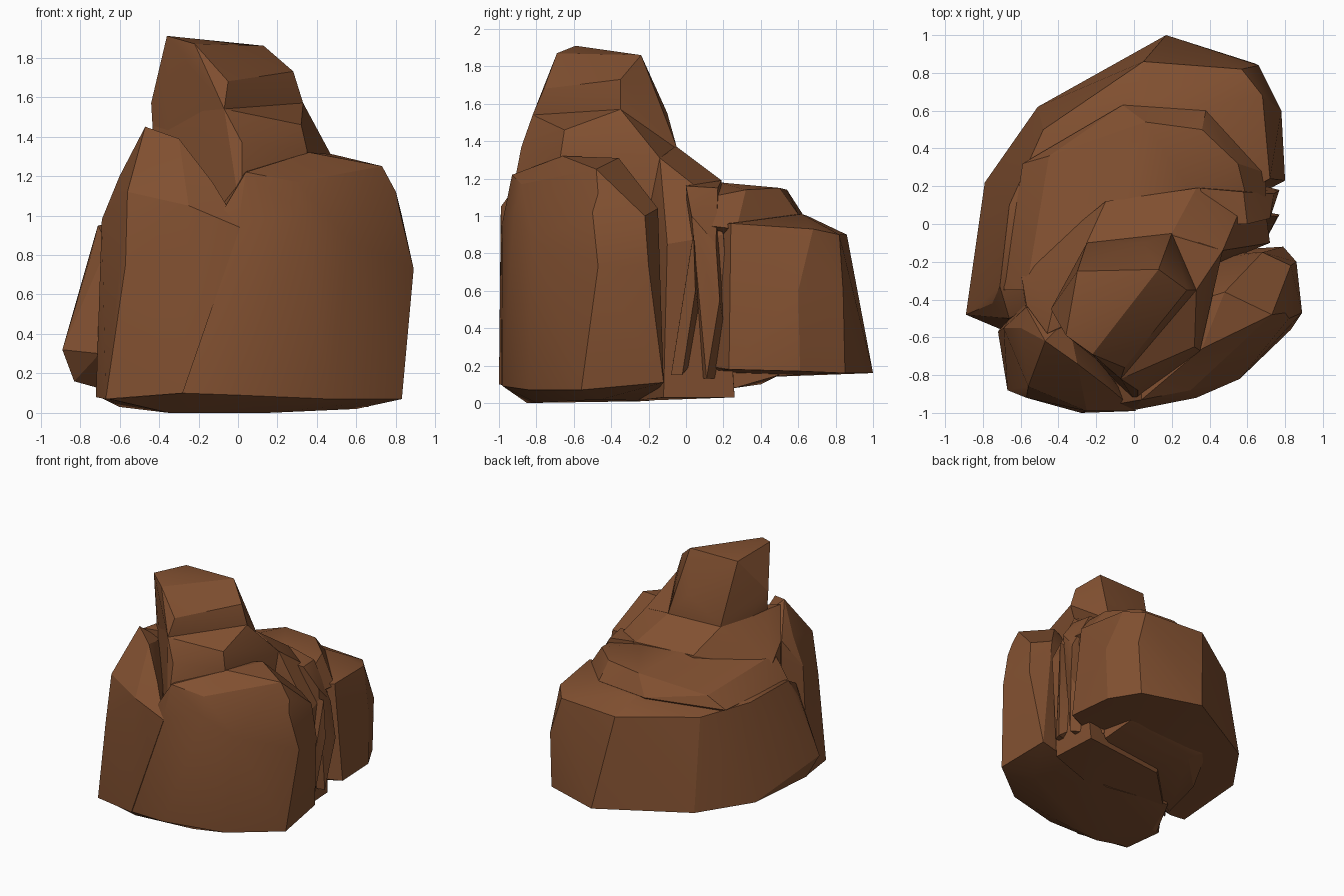
import bpy, bmesh, math

rock = bpy.data.materials.new("brown_rock")
rock.diffuse_color = (0.22, 0.08, 0.03, 1)


def boulder(name, points):
    """Chiselled rock: hull around its corner points, near-flat facets merged."""
    bm = bmesh.new()
    for p in points:
        bm.verts.new(p)
    hull = bmesh.ops.convex_hull(bm, input=bm.verts[:])
    loose = {g for g in hull["geom_interior"] + hull["geom_unused"]
             if isinstance(g, bmesh.types.BMVert)}
    bmesh.ops.delete(bm, geom=list(loose), context='VERTS')
    bmesh.ops.dissolve_limit(bm, angle_limit=math.radians(3),
                             verts=bm.verts[:], edges=bm.edges[:])
    bmesh.ops.recalc_face_normals(bm, faces=bm.faces[:])
    mesh = bpy.data.meshes.new(name)
    bm.to_mesh(mesh)
    bm.free()
    mesh.materials.append(rock)
    ob = bpy.data.objects.new(name, mesh)
    bpy.context.collection.objects.link(ob)
    bpy.ops.object.select_all(action='DESELECT')
    ob.select_set(True)
    bpy.context.view_layer.objects.active = ob
    bpy.ops.object.shade_smooth_by_angle(angle=math.radians(20))
    return ob


# large front boulder with a shallow belly
boulder("front_boulder", [
    (-0.65, -0.87, .07), (-0.7, -0.57, .08), (-0.28, -0.99, .1), (0, -0.98, .09),
    (0.47, -0.84, .07), (0.83, -0.56, .07), (0.79, -0.12, .11), (-0.5, -0.2, .08),
    (-0.35, -0.85, 0), (0.15, -0.8, 0), (0.6, -0.45, .02), (0.1, -0.2, .01), (-0.6, -0.5, .03),
    (-0.27, -0.985, .7), (0, -0.985, .95), (0.33, -0.92, 1.02),
    (0.56, -0.82, .87), (0.52, -0.83, .75), (0.89, -0.47, .73), (0.86, -0.2, .73),
    (0.82, -0.5, 1.02), (0.83, -0.22, 1.0), (0.8, -0.47, 1.12), (0.73, -0.48, 1.25),
    (0.3, -0.88, 1.17), (0.04, -0.93, 1.22), (0.48, -0.36, 1.31), (0.36, -0.66, 1.32),
    (0.68, -0.15, 1.04), (0.05, -0.5, 1.25), (-0.45, -0.3, .7)])

# pointed shard leaning on the front left
boulder("left_shard", [
    (-0.47, -0.62, 1.45), (-0.3, -0.74, 1.39), (-0.13, -0.87, 1.17), (0.01, -0.99, .94),
    (-0.25, -0.99, 1.05), (-0.56, -0.86, 1.12), (-0.57, -0.92, .75), (-0.6, -0.55, 1.2),
    (-0.69, -0.55, .98), (-0.35, -0.5, 1.33), (-0.67, -0.88, .07), (-0.72, -0.57, .08),
    (-0.28, -1, .1), (-0.3, -0.4, .1), (-0.6, -0.4, .1), (-0.57, -0.44, 1.2)])

# upper tower with a diagonal front-right face
boulder("tower", [
    (-0.36, -0.59, 1.91), (-0.22, -0.69, 1.87), (-0.3, -0.25, 1.86), (0.13, -0.24, 1.86),
    (0.28, -0.35, 1.73), (-0.05, -0.76, 1.68), (0.33, -0.35, 1.57), (-0.07, -0.82, 1.54),
    (-0.44, -0.45, 1.57), (-0.43, -0.45, 1.4), (0.05, -0.1, 1.55),
    (-0.25, -0.1, 1.37), (0.2, -0.05, 1.37), (-0.35, -0.5, 1.1), (-0.07, -0.78, 1.3),
    (0.3, -0.35, 1.1), (-0.25, -0.1, 1.1), (0.2, -0.05, 1.1)])

# sloping shoulder at the foot of the tower
boulder("tower_shoulder", [
    (-0.07, -0.82, 1.54), (0.33, -0.35, 1.57), (0.32, -0.65, 1.46), (0.35, -0.67, 1.33),
    (0.02, -0.88, 1.37), (0.47, -0.14, 1.31), (0.2, -0.05, 1.36), (-0.42, -0.46, 1.54),
    (-0.43, -0.47, 1.3), (0.02, -0.96, .96), (0.35, -0.67, 1.0), (0.47, -0.14, 1.0),
    (-0.3, -0.3, 1.0), (-0.4, -0.5, 1.0)])

# middle mass joining the boulders under the tower
boulder("core", [
    (0.66, -0.12, .03), (0.64, 0.26, .03), (-0.1, 0.15, .05), (-0.6, -0.35, .08), (0.1, -0.3, .01),
    (0.72, -0.1, .85), (0.68, 0.2, .9), (0.2, -0.05, 1.37), (-0.25, -0.1, 1.36),
    (0.33, 0.19, 1.19), (0.55, 0.05, 1.16), (0.47, -0.14, 1.31),
    (-0.15, 0.12, 1.18), (-0.6, -0.25, 1.05), (-0.57, -0.43, 1.2),
    (-0.43, -0.45, 1.42), (-0.46, -0.58, 1.42)])

# thin upright slabs in the right-hand cleft
boulder("thin_slab", [
    (0.76, 0.04, .91), (0.77, 0.05, .6), (0.72, -0.02, .15), (0.7, -0.08, .15),
    (0.73, 0.0, .4), (0.5, -0.08, .15), (0.5, 0.04, .92), (0.5, 0.1, .3)])
boulder("broad_slab", [
    (0.6, 0.0, 1.16), (0.72, 0.03, 1.0), (0.74, 0.09, .8), (0.76, 0.15, .55),
    (0.77, 0.18, .55), (0.72, 0.11, .13), (0.74, 0.16, .85), (0.58, 0.17, 1.15),
    (0.4, 0.0, 1.17), (0.35, 0.19, 1.19), (0.5, 0.25, .13), (0.5, 0.05, .13)])

# wide back boulder, overhanging at its foot
boulder("back_boulder", [
    (-0.89, -0.48, .32), (-0.83, -0.4, .16), (-0.79, 0.22, .17), (-0.51, 0.62, .16),
    (0.17, 1, .16), (0.64, 0.85, .16), (0.77, 0.61, .17), (0.8, 0.23, .18),
    (0.12, 0.88, .61), (0.66, 0.84, .6), (0.78, 0.6, .6), (-0.7, -0.56, .3), (-0.66, -0.5, .85),
    (-0.75, -0.42, .78), (-0.71, -0.33, .95), (-0.66, 0.1, .92), (-0.48, 0.5, .9),
    (0.05, 0.86, .9), (0.57, 0.82, .9), (0.68, 0.68, .93), (0.72, 0.24, .96),
    (0.0, 0.65, 1.0), (0.4, 0.62, 1.01), (-0.1, 0.1, 1.0), (0.5, 0.15, .9),
    (-0.5, -0.35, .2), (0.5, 0.1, .2), (-0.65, -0.35, .11)])

# sloping cap on the back boulder
boulder("back_cap", [
    (-0.69, -0.35, .95), (-0.59, 0.32, .92), (-0.06, 0.63, 1.0), (0.38, 0.6, 1.01),
    (0.7, 0.27, .93), (0.7, 0.1, .95), (-0.45, 0.36, 1.02), (0.06, 0.54, 1.14),
    (0.36, 0.5, 1.15), (0.55, 0.32, 1.14), (0.6, 0.12, 1.1), (0.3, 0.17, 1.18),
    (-0.1, 0.0, 1.2), (-0.57, -0.35, 1.13), (-0.5, -0.3, .8), (0.5, 0.1, .8), (0, 0.5, .8)])

# low ledge beneath the back boulder
boulder("under_ledge", [
    (0.5, 0.26, .08), (0.45, 0.5, .15), (-0.2, 0.4, .1), (-0.5, 0.1, .1),
    (-0.6, -0.3, .1), (-0.3, 0.5, .16), (0.5, 0.2, .25), (-0.3, 0.0, .25), (0, 0, .08)])
